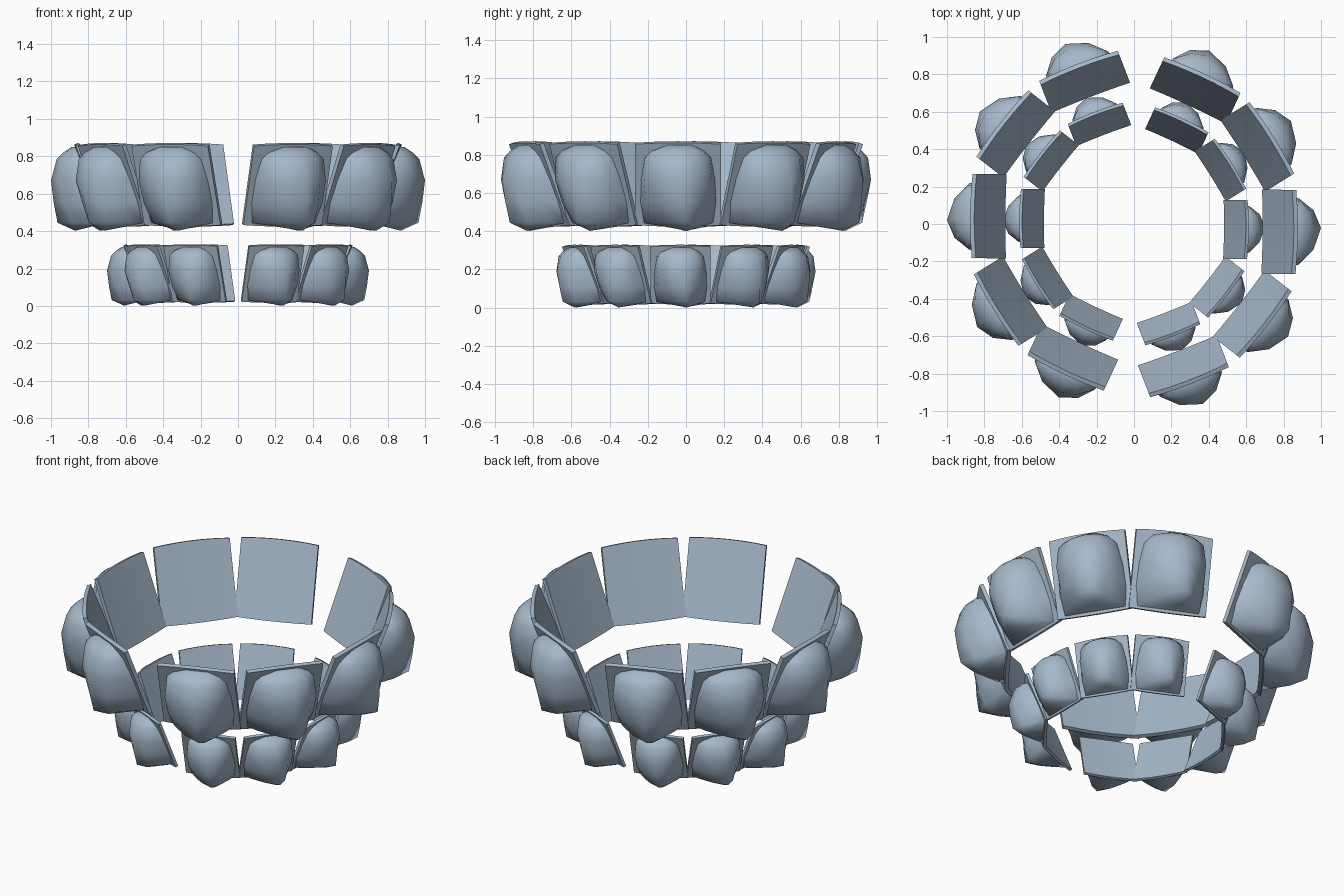
import bpy, bmesh, math
from mathutils import Matrix

old = bpy.data.objects.get("Cube")
if old:
    bpy.data.objects.remove(old, do_unlink=True)

mat = bpy.data.materials.new("pale_steel_blue")
mat.use_nodes = True
colour = (0.38, 0.48, 0.59, 1)
mat.diffuse_color = colour
mat.node_tree.nodes["Principled BSDF"].inputs["Base Color"].default_value = colour

BOTTOM, TOP = 0.432, 0.855   # plate heights


def face_radius(z):
    """Radius of the outward-leaning outer plate face at height z."""
    return 0.705 + 0.38 * (z - BOTTOM)


def finish(bm, name, angle):
    bmesh.ops.recalc_face_normals(bm, faces=bm.faces)
    for f in bm.faces:
        f.smooth = True
    mesh = bpy.data.meshes.new(name)
    bm.to_mesh(mesh)
    bm.free()
    mesh.materials.append(mat)
    mesh.set_sharp_from_angle(angle=math.radians(angle))
    return mesh


def make_plate():
    """Thin, slightly bowed rectangular tile, leaning outward."""
    bm = bmesh.new()
    n = 6
    bmesh.ops.create_grid(bm, x_segments=n, y_segments=n, size=1)
    extruded = bmesh.ops.extrude_face_region(bm, geom=bm.faces[:])
    back = {v for v in extruded["geom"] if isinstance(v, bmesh.types.BMVert)}
    for v in bm.verts:
        u, w = v.co.x, v.co.y
        arch = 1 - u * u
        z = (BOTTOM + TOP) / 2 + w * (TOP - BOTTOM) / 2 + 0.008 * w * arch
        r = face_radius(z) + 0.008 * arch
        if v in back:
            r, z = r - 0.022, z + 0.008
        v.co = (r, 0.225 * u, z)
    return finish(bm, "plate", 35)


def make_bulge():
    """Lumpy rock on the outer face, narrowing to a nose that points down."""
    bm = bmesh.new()
    # height, outer radius, half width, sideways offset, pointedness
    levels = [(0.85, 0.89, 0.07, 0.01, 0), (0.82, 0.935, 0.14, 0, 0),
              (0.785, 0.97, 0.175, 0, 0), (0.67, 1.0, 0.195, 0, 0.1),
              (0.55, 0.985, 0.2, 0, 0.5), (0.445, 0.965, 0.185, 0, 1)]
    blunt = [(-1, 0), (-0.92, 0.45), (-0.5, 0.83), (0.1, 1),
             (0.6, 0.82), (0.93, 0.45), (1, 0)]
    pointed = [(-1, 0), (-0.75, 0.3), (-0.3, 0.7), (0.25, 1),
               (0.6, 0.7), (0.85, 0.3), (1, 0)]
    rings = []
    for z, out, half, shift, k in levels:
        back = face_radius(z) - 0.008
        ring = []
        for (f0, d0), (f1, d1) in zip(blunt, pointed):
            f, d = f0 + (f1 - f0) * k, d0 + (d1 - d0) * k
            ring.append(bm.verts.new((back + (out - back) * d,
                                      shift + half * f, z)))
        rings.append(ring)
    count = len(blunt)
    for a, b in zip(rings, rings[1:]):
        for i in range(count):
            j = (i + 1) % count
            bm.faces.new((a[i], a[j], b[j], b[i]))
    bm.faces.new(rings[0])
    nose = bm.verts.new((0.87, 0.05, 0.402))
    last = rings[-1]
    for i in range(count):
        bm.faces.new((last[i], last[(i + 1) % count], nose))
    return finish(bm, "bulge", 75)


parts = {"plate": make_plate(), "bulge": make_bulge()}

# Turn in degrees, outward shift and sideways shift of each tile in half a ring
half_ring = [(-0.5, 0, -0.035), (32, 0.003, 0), (65, 0.01, 0.005),
             (111, 0.03, -0.026), (142, 0.02, 0.01)]
tiles = half_ring + [(turn + 180, out, side) for turn, out, side in half_ring]

# Two rings of ten tiles; the lower ring is a smaller copy
for ring, scale, drop in (("upper", 1.0, 0.0), ("lower", 0.7, -0.28)):
    for number, (turn, out, side) in enumerate(tiles, 1):
        place = (Matrix.Translation((0, 0, drop))
                 @ Matrix.Scale(scale, 4)
                 @ Matrix.Rotation(math.radians(turn), 4, "Z")
                 @ Matrix.Translation((out, side, 0)))
        for part, mesh in parts.items():
            ob = bpy.data.objects.new(f"{ring}_{part}_{number}", mesh)
            ob.matrix_world = place
            bpy.context.collection.objects.link(ob)
